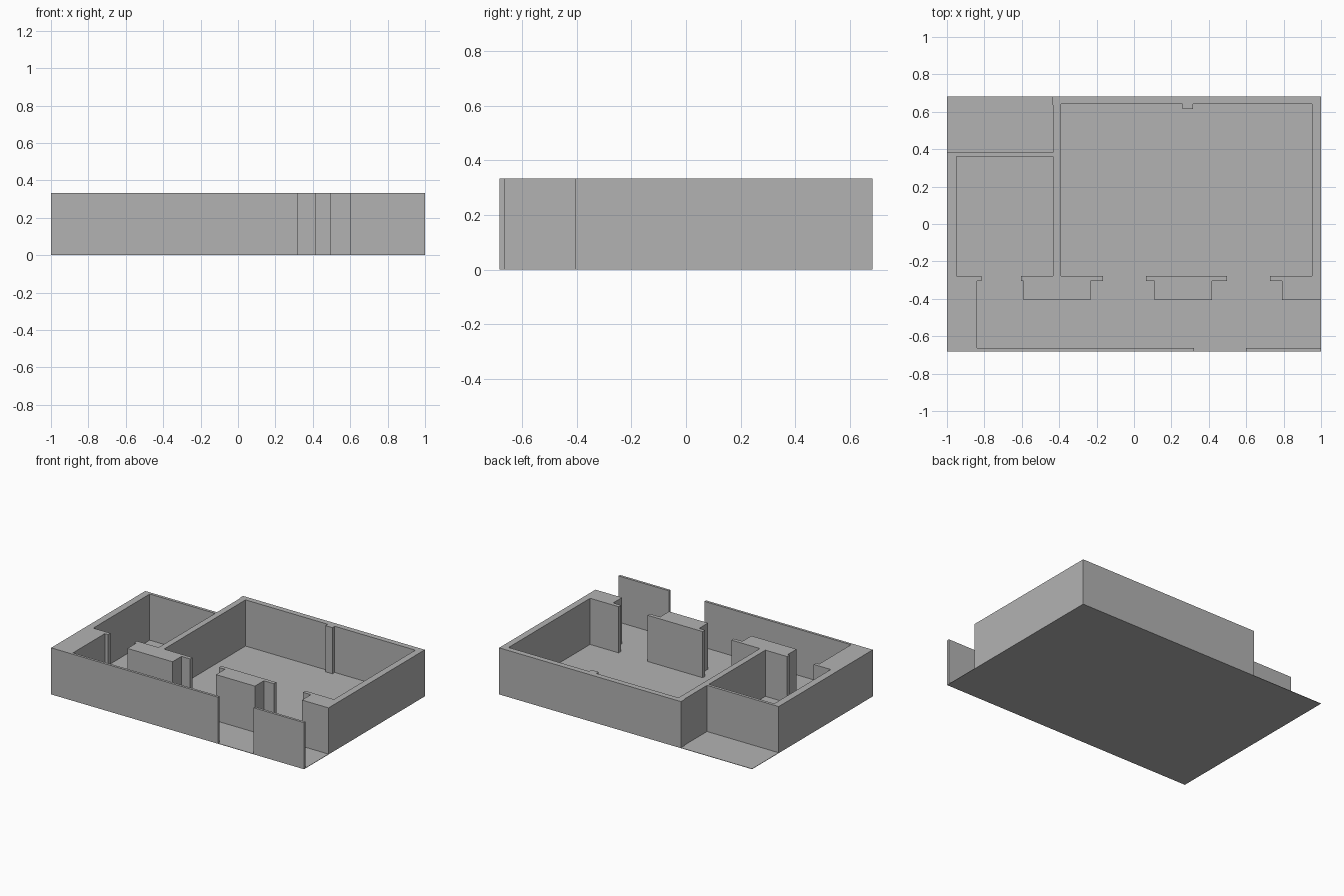
import bpy
import bmesh

cube = bpy.data.objects.get("Cube")
if cube:
    bpy.data.objects.remove(cube, do_unlink=True)

FLOOR = 0.003
HEIGHT = 0.333
X, Y = 1.0, 0.682          # half sizes of the floor
FRONT = -0.664             # inside of the thin front wall
IN, OUT, PIER = -0.278, -0.305, -0.406   # room edge, door stop, pier front

grey = bpy.data.materials.new("plain grey")
grey.use_nodes = True
grey.diffuse_color = (0.45, 0.45, 0.45, 1)
grey.node_tree.nodes["Principled BSDF"].inputs["Base Color"].default_value = grey.diffuse_color


def extrude_outline(name, outline, bottom, top):
    """Raise a closed counter-clockwise plan outline into a solid."""
    bm = bmesh.new()
    face = bm.faces.new([bm.verts.new((x, y, bottom)) for x, y in outline])
    raised = bmesh.ops.extrude_face_region(bm, geom=[face], use_keep_orig=True)
    verts = [g for g in raised["geom"] if isinstance(g, bmesh.types.BMVert)]
    bmesh.ops.translate(bm, verts=verts, vec=(0, 0, top - bottom))
    bmesh.ops.recalc_face_normals(bm, faces=bm.faces)
    mesh = bpy.data.meshes.new(name)
    bm.to_mesh(mesh)
    bm.free()
    mesh.materials.append(grey)
    obj = bpy.data.objects.new(name, mesh)
    bpy.context.collection.objects.link(obj)
    return obj


def rectangle(x0, y0, x1, y1):
    return [(x0, y0), (x1, y0), (x1, y1), (x0, y1)]


def pier(stop_left, left, right, stop_right):
    """Front pier whose back edge widens into door stops."""
    return [(stop_left, IN), (stop_left, OUT), (left, OUT), (left, PIER),
            (right, PIER), (right, OUT), (stop_right, OUT), (stop_right, IN)]


# Floor slab
extrude_outline("floor", rectangle(-X, -Y, X, Y), 0, FLOOR)

# Connected walls: porch, small room, dividing wall, large room
porch = [(-X, -Y), (0.32, -Y), (0.32, FRONT), (-0.84, FRONT),
         (-0.84, OUT), (-0.815, OUT), (-0.815, IN)]
small_room = [(-0.95, IN), (-0.95, 0.36), (-0.433, 0.36), (-0.433, IN)]
middle_pier = pier(-0.605, -0.59, -0.233, -0.165)
large_room = [(-0.39, IN), (-0.39, 0.642),
              (0.26, 0.642), (0.26, 0.616), (0.315, 0.616), (0.315, 0.642),
              (0.953, 0.642), (0.953, IN)]
corner_pier = [(0.727, IN), (0.727, OUT), (0.79, OUT), (0.79, PIER), (X, PIER)]
outside = [(X, Y), (-0.438, Y), (-0.438, 0.64), (-0.433, 0.635),
           (-0.433, 0.381), (-X, 0.381)]
extrude_outline("house_walls",
                porch + small_room + middle_pier + large_room + corner_pier + outside,
                FLOOR, HEIGHT)

# Free-standing parts
extrude_outline("entrance_pier", pier(0.063, 0.11, 0.418, 0.498), FLOOR, HEIGHT)
extrude_outline("front_screen_wall", rectangle(0.6, -Y, X, FRONT), FLOOR, HEIGHT)
